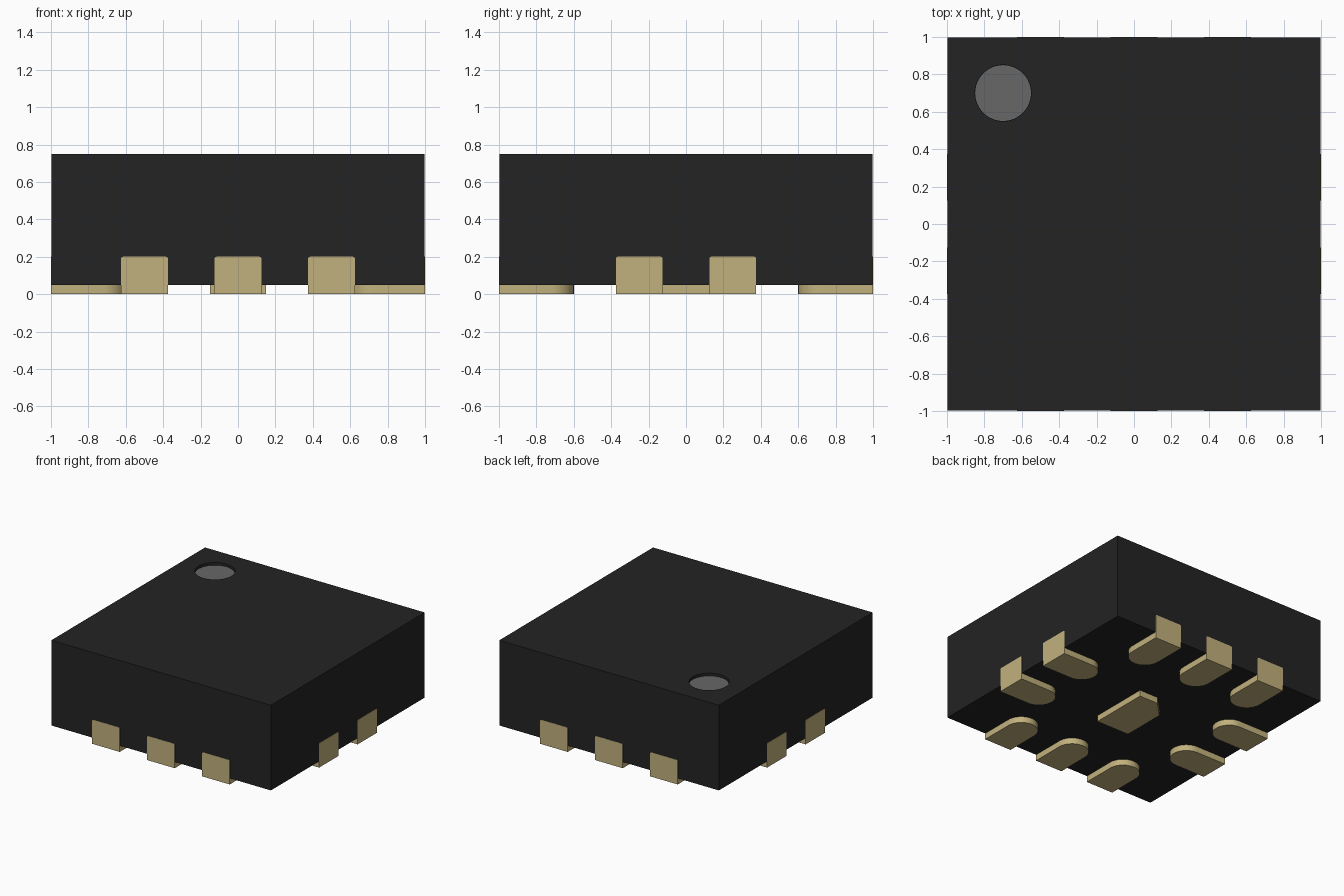
import bpy
import bmesh
from math import pi, sin, cos
from mathutils import Matrix, Vector

cube = bpy.data.objects.get("Cube")
if cube:
    bpy.data.objects.remove(cube, do_unlink=True)

HALF = 1.0        # half the package width
BASE = 0.05       # underside of the body
TOP = 0.75
PAD_R = 0.125     # half the pad width
SKIN = 0.002      # how far the contacts stand proud of the body


def material(name, rgb):
    mat = bpy.data.materials.new(name)
    mat.use_nodes = True
    mat.diffuse_color = (*rgb, 1)
    mat.node_tree.nodes["Principled BSDF"].inputs["Base Color"].default_value = (*rgb, 1)
    return mat


black = material("black plastic", (0.017, 0.017, 0.017))
grey = material("grey mark", (0.135, 0.135, 0.135))
gold = material("gold plating", (0.54, 0.44, 0.205))


def prism(name, outline, depth, mat, matrix=Matrix()):
    """Extrude a flat outline along local z, then place it."""
    bm = bmesh.new()
    face = bm.faces.new([bm.verts.new((x, y, 0)) for x, y in outline])
    moved = bmesh.ops.extrude_face_region(bm, geom=[face])["geom"]
    bmesh.ops.translate(bm, vec=(0, 0, depth),
                        verts=[v for v in moved if isinstance(v, bmesh.types.BMVert)])
    bmesh.ops.transform(bm, matrix=matrix, verts=bm.verts)
    bmesh.ops.recalc_face_normals(bm, faces=bm.faces)
    mesh = bpy.data.meshes.new(name)
    bm.to_mesh(mesh)
    bm.free()
    mesh.materials.append(mat)
    obj = bpy.data.objects.new(name, mesh)
    bpy.context.collection.objects.link(obj)
    return obj


def smooth(obj):
    bpy.ops.object.select_all(action="DESELECT")
    obj.select_set(True)
    bpy.context.view_layer.objects.active = obj
    bpy.ops.object.shade_smooth_by_angle()


def arc(cx, cy, r, start, end, steps):
    angles = [start + (end - start) * i / steps for i in range(steps + 1)]
    return [(cx + r * cos(a), cy + r * sin(a)) for a in angles]


def circle(r, steps=48):
    return arc(0, 0, r, 0, 2 * pi, steps)[:-1]


# Body with a shallow round recess at one corner
b = HALF - SKIN
body = prism("body", [(-b, -b), (b, -b), (b, b), (-b, b)], TOP - BASE, black,
             Matrix.Translation((0, 0, BASE)))
mark_at = Vector((-0.7, 0.7, TOP - 0.025))
cutter = prism("recess_cutter", circle(0.15), 0.1, black, Matrix.Translation(mark_at))
cutter.hide_render = True
cut = body.modifiers.new("recess", "BOOLEAN")
cut.operation = "DIFFERENCE"
cut.solver = "EXACT"
cut.object = cutter
bpy.context.view_layer.objects.active = body
bpy.ops.object.modifier_apply(modifier=cut.name)
bpy.data.objects.remove(cutter, do_unlink=True)
smooth(body)

# Grey floor of the recess
prism("corner_mark", circle(0.149), 0.003, grey, Matrix.Translation(mark_at))

# Central pad with one clipped corner
prism("centre_pad", [(-0.15, -0.25), (0.15, -0.25), (0.15, 0.25), (-0.02, 0.25), (-0.15, 0.12)],
      BASE, gold)

# Contacts: a bottom pad with a round inner end, and a plate up the side wall
pad_outline = [(-PAD_R, -HALF), (PAD_R, -HALF)] + arc(0, -0.6 - PAD_R, PAD_R, 0, pi, 20)
r = 0.01
plate_outline = ([(-PAD_R, 0), (PAD_R, 0)]
                 + arc(PAD_R - r, 0.2 - r, r, 0, pi / 2, 4)
                 + arc(r - PAD_R, 0.2 - r, r, pi / 2, pi, 4))
stand_up = Matrix.Rotation(pi / 2, 4, "X")
sides = [("front", (-0.5, 0, 0.5)), ("right_edge", (-0.25, 0.25)),
         ("back", (-0.5, 0, 0.5)), ("left_edge", (-0.25, 0.25))]
for turn, (side, offsets) in enumerate(sides):
    for n, offset in enumerate(offsets, 1):
        place = Matrix.Rotation(turn * pi / 2, 4, "Z") @ Matrix.Translation((offset, 0, 0))
        smooth(prism(f"{side}_pad_{n}", pad_outline, BASE, gold, place))
        prism(f"{side}_plate_{n}", plate_outline, 0.008, gold,
              place @ Matrix.Translation((0, 0.008 - HALF, 0)) @ stand_up)
